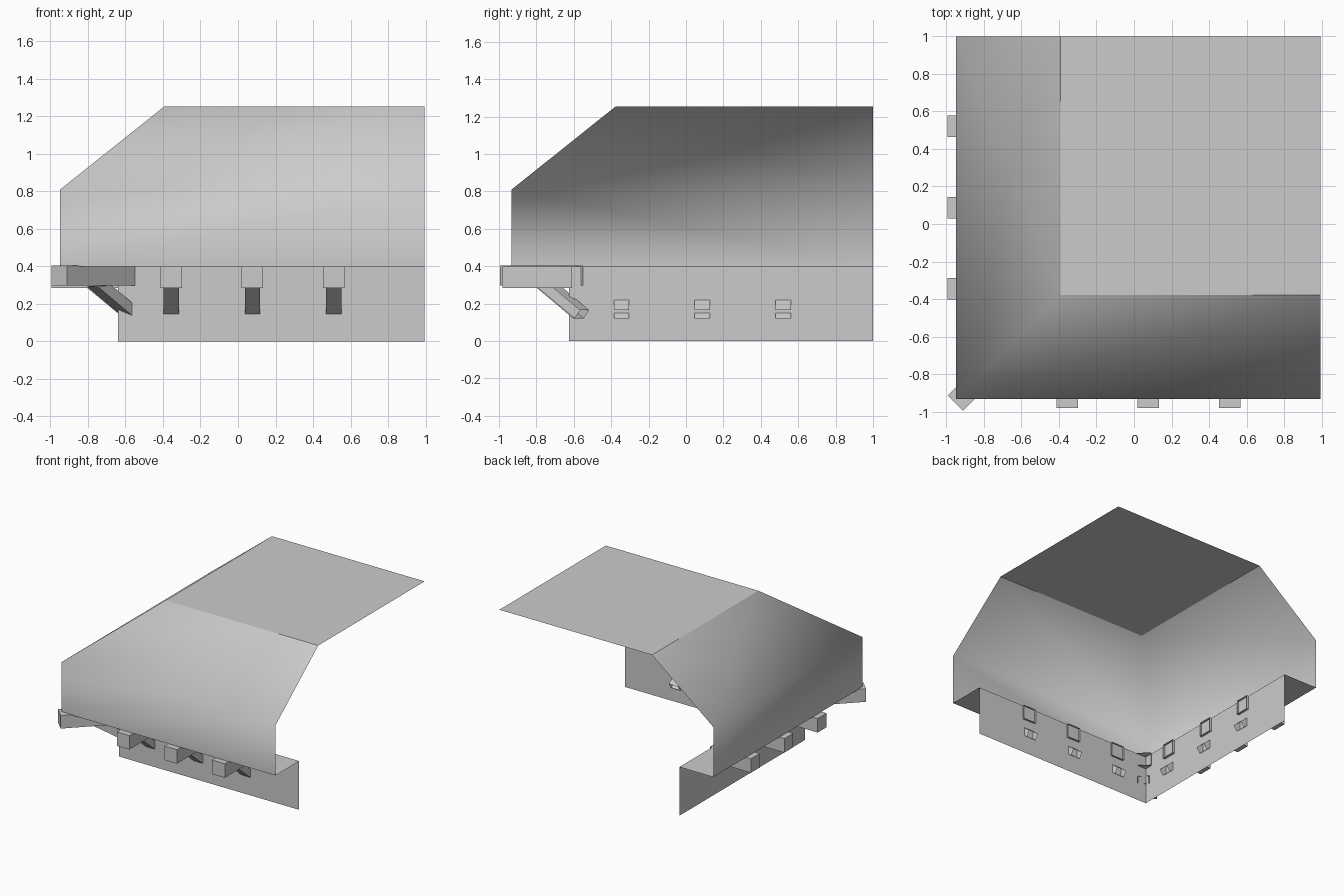
import bpy, math
from mathutils import Vector, Matrix

if "Cube" in bpy.data.objects:
    bpy.data.objects.remove(bpy.data.objects["Cube"])

XE, YE = 0.993, 1.0      # open ends of the corner piece


def make(name, verts, faces, smooth=None):
    me = bpy.data.meshes.new(name)
    me.from_pydata([tuple(v) for v in verts], [], faces)
    ob = bpy.data.objects.new(name, me)
    bpy.context.collection.objects.link(ob)
    if smooth:
        bpy.ops.object.select_all(action='DESELECT')
        bpy.context.view_layer.objects.active = ob
        ob.select_set(True)
        bpy.ops.object.shade_smooth_by_angle(angle=math.radians(smooth))
    return ob


def corner_sweep(name, corners, smooth=None):
    """Sweep a profile (given by its corner points) along the L-shaped plan."""
    verts, faces = [], []
    for x, y, z in corners:
        verts += [(x, YE, z), (x, y, z), (XE, y, z)]
    for i in range(len(corners) - 1):
        a, b = 3 * i, 3 * i + 3
        for k in (0, 1):
            faces.append((a + k, a + k + 1, b + k + 1, b + k))
    return make(name, verts, faces, smooth)


# Shell: lower wall, overhang underside, upper wall with sloping roof, flat top
low, out = (-0.64, -0.625), (-0.948, -0.933)
ridge = (-0.392, -0.378, 1.253)
corner_sweep("lower_wall", [(*low, 0), (*low, 0.4)])
corner_sweep("overhang_underside", [(*low, 0.4), (*out, 0.4)])
corner_sweep("sloped_roof", [(*out, 0.4), (*out, 0.81), ridge], 60)
rx, ry, rz = ridge
make("flat_top", [(rx, ry, rz), (XE, ry, rz), (XE, YE, rz), (rx, YE, rz)],
     [(0, 1, 2, 3)])


def prism(name, profile, half, matrix, open_edges):
    """Extrude a (depth, z) quad sideways; open_edges are left uncapped."""
    verts = [matrix @ Vector((s * half, d, z)) for s in (-1, 1) for d, z in profile]
    faces = [(3, 2, 1, 0), (4, 5, 6, 7)]
    for i in range(4):
        if i not in open_edges:
            j = (i + 1) % 4
            faces.append((i, j, j + 4, i + 4))
    return make(name, verts, faces)


def bracket(label, matrix, z0=0.285, z1=0.4, length=0.372):
    # Local frame: outer beam end at depth 0, running inwards along +y
    beam = [(0, z0), (length, z0), (length, z1), (0, z1)]
    prism("beam_" + label, beam, 0.0575, matrix, (1,))
    s = length / 0.372
    brace = [(0.18 * s, 0.293), (0.387 * s, 0.122), (0.417 * s, 0.165), (0.255 * s, 0.3)]
    prism("brace_" + label, brace, 0.041, matrix, (1, 3))


# Brackets along both walls
for i, c in enumerate((-0.355, 0.077, 0.51)):
    bracket(f"front_{i}", Matrix.Translation((c, -0.982, 0)))
    bracket(f"side_{i}", Matrix.Translation((-0.993, c + 0.01, 0))
            @ Matrix.Rotation(-math.pi / 2, 4, 'Z'))

# Diagonal corner bracket
bracket("corner", Matrix.Translation((-0.953, -0.955, 0))
        @ Matrix.Rotation(-math.pi / 4, 4, 'Z'), 0.298, 0.405, 0.515)
